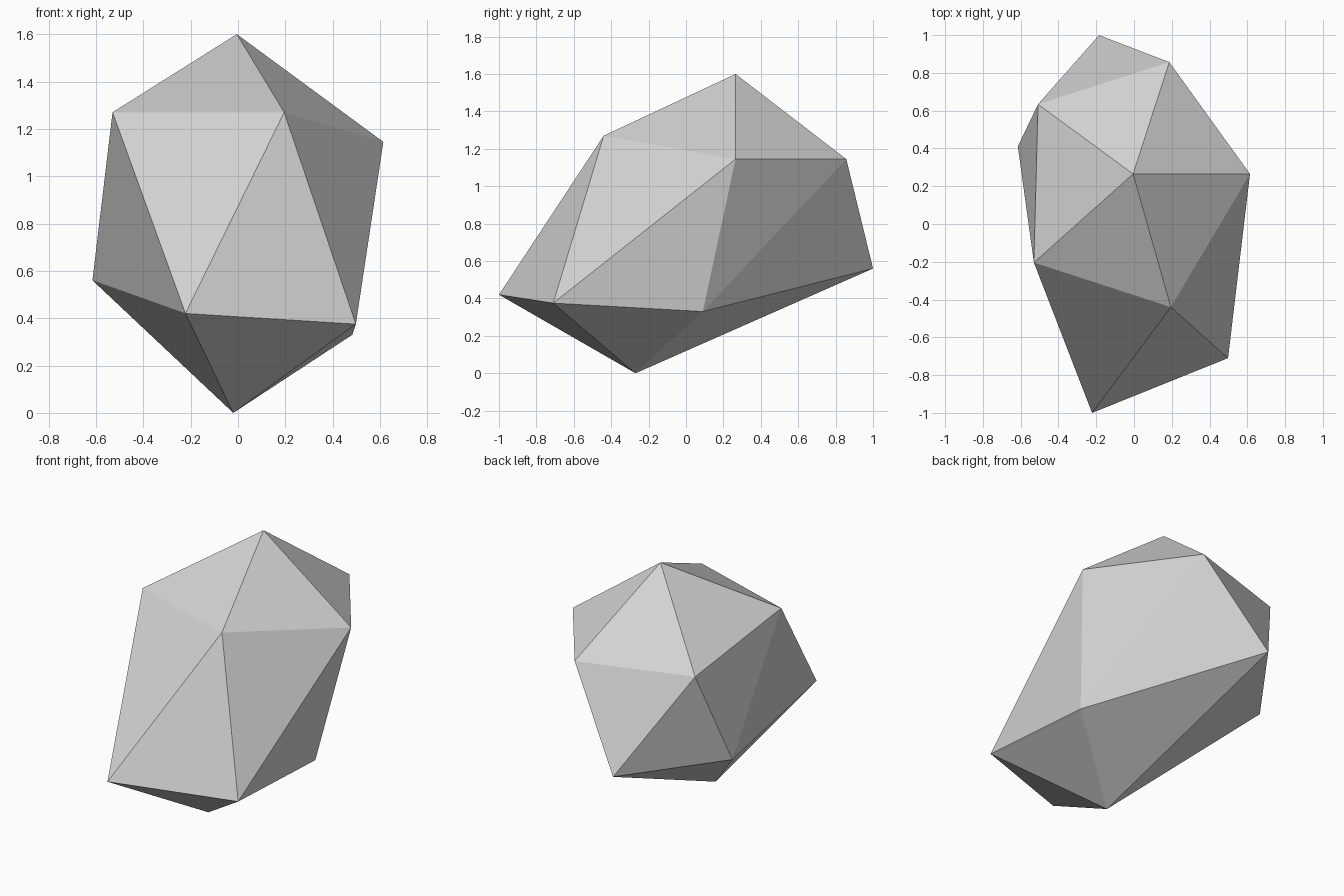
import bpy
import bmesh

cube = bpy.data.objects.get("Cube")
if cube:
    bpy.data.objects.remove(cube, do_unlink=True)

# Stone material
stone = bpy.data.materials.new("stone_grey")
stone.use_nodes = True
grey = (0.65, 0.65, 0.65, 1.0)
stone.diffuse_color = grey
stone.node_tree.nodes["Principled BSDF"].inputs["Base Color"].default_value = grey

# Rock: two staggered five-point rings between a peak and a foot
peak = (-0.005, 0.265, 1.6)
upper_ring = [(0.195, -0.44, 1.27), (0.614, 0.265, 1.145), (0.187, 0.857, 1.145),
              (-0.508, 0.634, 1.145), (-0.53, -0.204, 1.27)]
lower_ring = [(0.498, -0.71, 0.375), (0.483, 0.09, 0.33), (-0.185, 1.0, 0.56),
              (-0.615, 0.411, 0.56), (-0.222, -1.0, 0.42)]
foot = (-0.02, -0.27, 0.0)

bm = bmesh.new()
top = bm.verts.new(peak)
upper = [bm.verts.new(p) for p in upper_ring]
lower = [bm.verts.new(p) for p in lower_ring]
bottom = bm.verts.new(foot)

# Each step adds a cap facet, two side facets and a base facet
count = len(upper)
for i in range(count):
    j = (i + 1) % count
    bm.faces.new((top, upper[i], upper[j]))
    bm.faces.new((upper[i], lower[i], upper[j]))
    bm.faces.new((upper[j], lower[i], lower[j]))
    bm.faces.new((bottom, lower[j], lower[i]))
bmesh.ops.recalc_face_normals(bm, faces=bm.faces)

mesh = bpy.data.meshes.new("rock")
bm.to_mesh(mesh)
bm.free()
mesh.materials.append(stone)
rock = bpy.data.objects.new("rock", mesh)
bpy.context.collection.objects.link(rock)
